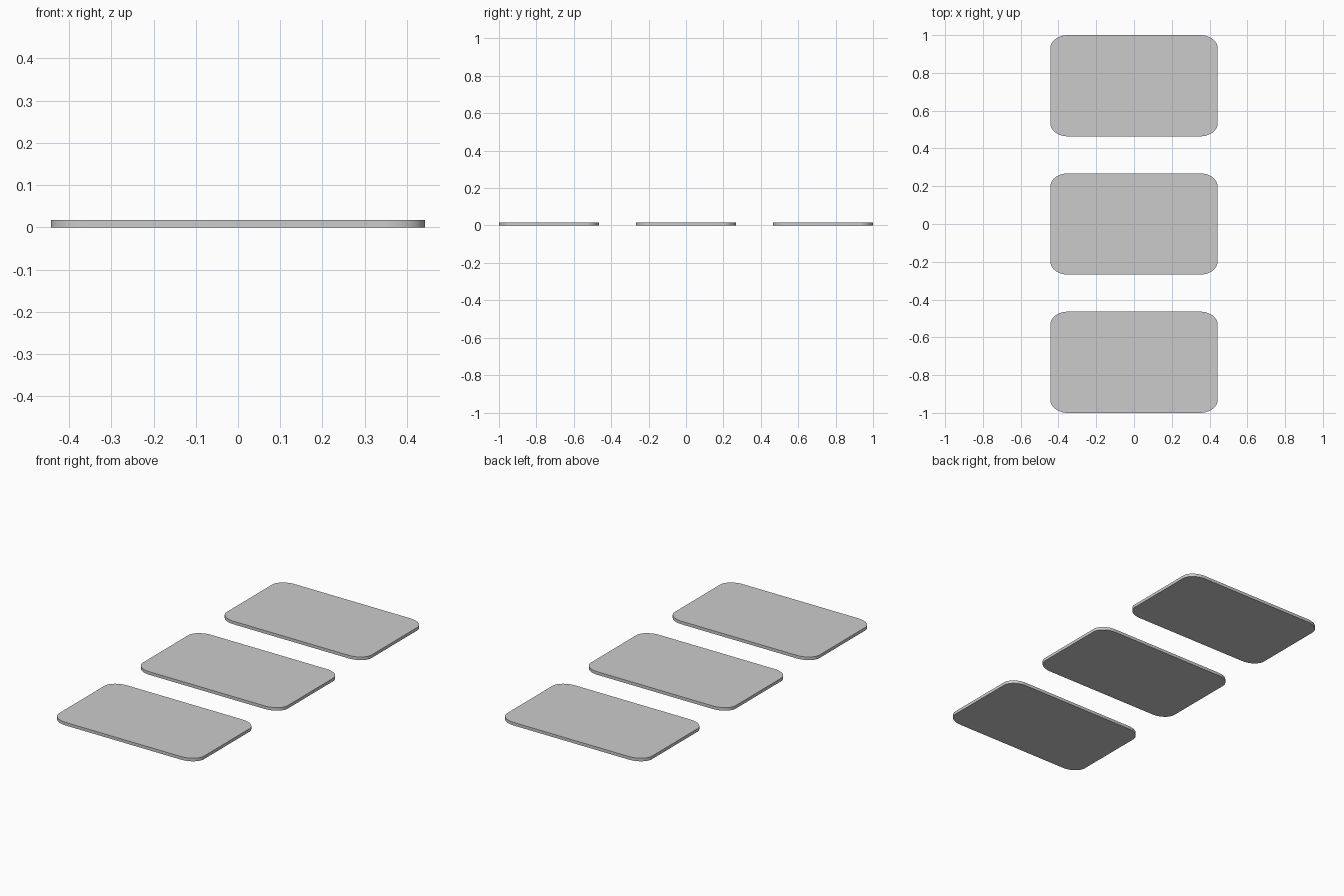
import bpy, bmesh
from math import cos, sin, pi

if "Cube" in bpy.data.objects:
    bpy.data.objects.remove(bpy.data.objects["Cube"])

HX, HY, T = 0.443, 0.268, 0.017   # half width, half depth, thickness
RX, RY, SEG = 0.092, 0.07, 10     # corner radii and segments


def rounded_plate(name, y):
    bm = bmesh.new()
    pts = []
    for k, (sx, sy) in enumerate([(1, 1), (-1, 1), (-1, -1), (1, -1)]):
        for i in range(SEG + 1):
            a = (k + i / SEG) * pi / 2
            pts.append((sx * (HX - RX) + RX * cos(a), sy * (HY - RY) + RY * sin(a)))
    face = bm.faces.new([bm.verts.new((px, py, 0)) for px, py in pts])
    # extrude the outline into a closed slab
    ext = bmesh.ops.extrude_face_region(bm, geom=[face], use_keep_orig=True)
    for v in ext["geom"]:
        if isinstance(v, bmesh.types.BMVert):
            v.co.z = T
    bmesh.ops.recalc_face_normals(bm, faces=bm.faces)
    me = bpy.data.meshes.new(name)
    bm.to_mesh(me)
    bm.free()
    ob = bpy.data.objects.new(name, me)
    ob.location.y = y
    bpy.context.collection.objects.link(ob)
    bpy.ops.object.select_all(action='DESELECT')
    ob.select_set(True)
    bpy.context.view_layer.objects.active = ob
    bpy.ops.object.shade_smooth_by_angle(angle=0.6)


# three identical plates in a row
for name, y in (("front_plate", -0.732), ("middle_plate", 0), ("back_plate", 0.732)):
    rounded_plate(name, y)
